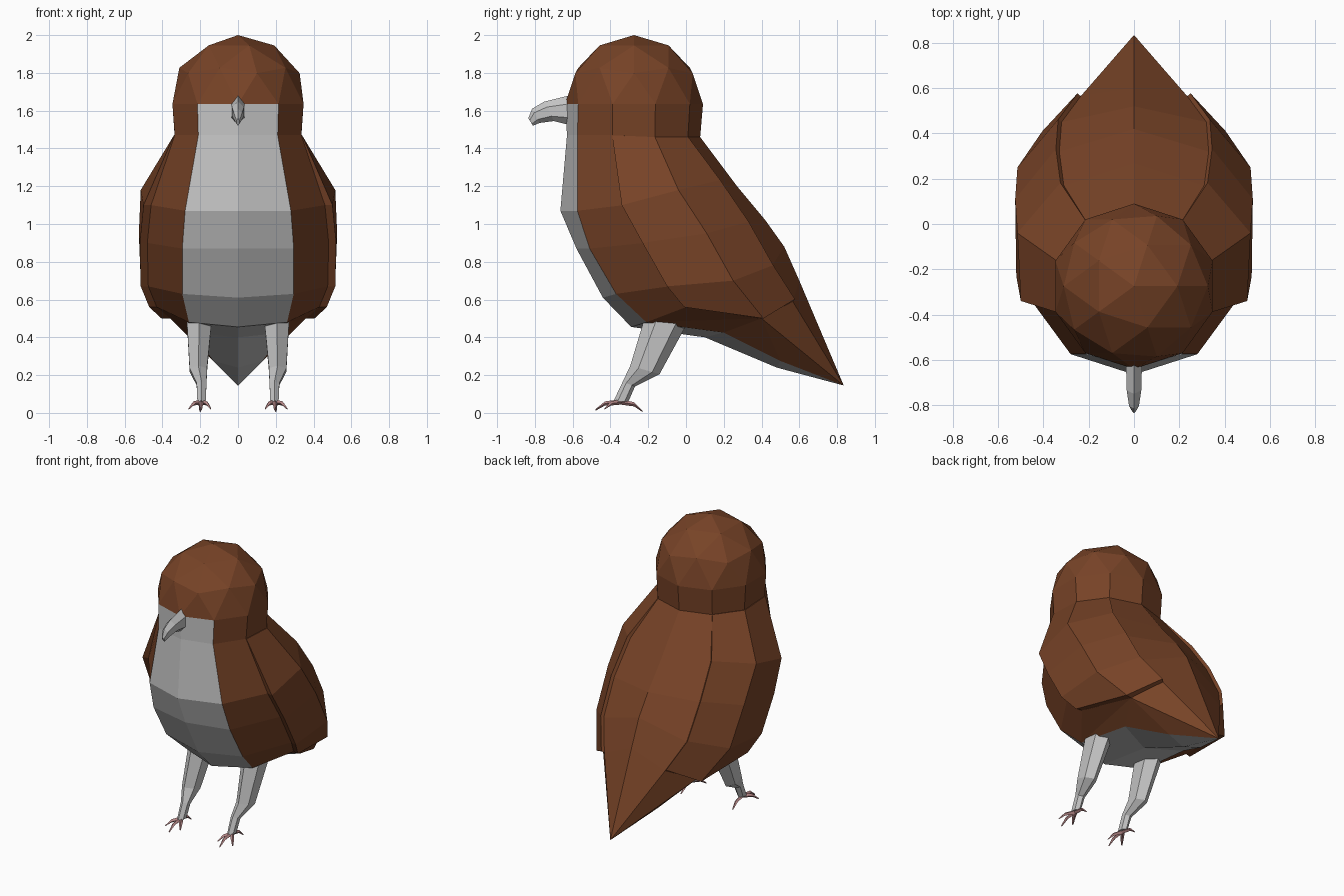
import bpy, bmesh, math
from mathutils import Vector

if "Cube" in bpy.data.objects:
    bpy.data.objects.remove(bpy.data.objects["Cube"])


def material(name, rgb):
    m = bpy.data.materials.new(name)
    m.diffuse_color = (*rgb, 1)
    m.use_nodes = True
    m.node_tree.nodes["Principled BSDF"].inputs["Base Color"].default_value = m.diffuse_color
    return m


BROWN = material("brown feathers", (0.185, 0.056, 0.020))
GREY = material("pale grey", (0.56, 0.56, 0.56))
PINK = material("pink toes", (0.48, 0.25, 0.25))


def finish(bm, name, mats, mirror=False):
    """Optionally mirror in x, weld, fix normals and make the object."""
    if mirror:
        bmesh.ops.mirror(bm, geom=bm.verts[:] + bm.edges[:] + bm.faces[:],
                         axis='X', merge_dist=0.0005)
    bmesh.ops.remove_doubles(bm, verts=bm.verts, dist=0.0005)
    bmesh.ops.recalc_face_normals(bm, faces=bm.faces)
    me = bpy.data.meshes.new(name)
    bm.to_mesh(me)
    bm.free()
    for m in mats:
        me.materials.append(m)
    ob = bpy.data.objects.new(name, me)
    bpy.context.collection.objects.link(ob)
    return ob


def loft(bm, rings):
    """Skin closed rings of points and cap both ends."""
    vs = [[bm.verts.new(p) for p in r] for r in rings]
    n = len(vs[0])
    for a, b in zip(vs, vs[1:]):
        for i in range(n):
            j = (i + 1) % n
            bm.faces.new((a[i], a[j], b[j], b[i]))
    bm.faces.new(vs[0][::-1])
    bm.faces.new(vs[-1])


def section(x, hw, front, back):
    """Six-sided section between a front and a back point, each (y, z)."""
    f, b = Vector((x, *front)), Vector((x, *back))
    s = Vector((hw, 0, 0))
    p, q = f.lerp(b, 0.28), f.lerp(b, 0.75)
    return [f, p + s, q + s, b, q - s, p - s]


# Half rings of the body, from breast centre to back centre
HEAD_R, HEAD_Y, HEAD_Z = 0.365, -0.275, 1.635
rings = [
    [(HEAD_R * math.sin(i * math.pi / 5), HEAD_Y - HEAD_R * math.cos(i * math.pi / 5), HEAD_Z)
     for i in range(6)],
    [(0, -.63, 1.47), (.21, -.575, 1.47), (.335, -.39, 1.47), (.335, -.165, 1.46),
     (.21, .01, 1.46), (0, .075, 1.46)],
    [(0, -.665, 1.07), (.28, -.575, 1.07), (.46, -.33, 1.10), (.47, -.05, 1.18),
     (.31, .17, 1.22), (0, .27, 1.20)],
    [(0, -.58, .87), (.295, -.51, .87), (.48, -.22, .90), (.48, .10, .95),
     (.33, .32, 1.0), (0, .42, 1.02)],
    [(0, -.44, .61), (.295, -.37, .63), (.475, -.09, .67), (.47, .24, .70),
     (.32, .45, .77), (0, .52, .88)],
    [(0, -.29, .455), (.26, -.21, .48), (.43, 0, .56), (.36, .40, .50),
     (.235, .565, .59), (0, .60, .70)],
]

# Body with tail; the breast strip and the underside are grey
bm = bmesh.new()
vs = [[bm.verts.new(p) for p in r] for r in rings]
for a, b in zip(vs, vs[1:]):
    for i in range(5):
        f = bm.faces.new((a[i], a[i + 1], b[i + 1], b[i]))
        f.material_index = 1 if i == 0 else 0
v0, v1, v2, v3, v4, v5 = vs[-1]
tip = bm.verts.new((0, .835, .145))
mid1, mid2 = bm.verts.new((0, .10, .40)), bm.verts.new((0, .48, .24))
edge1, edge2 = bm.verts.new((.24, .20, .425)), bm.verts.new((.13, .50, .275))
for f in ((v3, v4, tip), (v4, v5, tip), (v1, v2, v3), (v1, v3, edge1),
          (edge1, v3, edge2), (edge2, v3, tip)):
    bm.faces.new(f)
for f in ((v0, v1, edge1, mid1), (mid1, edge1, edge2, mid2), (mid2, edge2, tip)):
    bm.faces.new(f).material_index = 1
finish(bm, "body", [BROWN, GREY], mirror=True)

# Head dome: upper half of a faceted sphere
bm = bmesh.new()
bmesh.ops.create_icosphere(bm, subdivisions=2, radius=HEAD_R)
bmesh.ops.delete(bm, geom=[v for v in bm.verts if v.co.z < -0.01], context='VERTS')
bmesh.ops.translate(bm, verts=bm.verts, vec=(0, HEAD_Y, HEAD_Z))
finish(bm, "head", [BROWN])

# Wings: thin shells lying on the flanks, flush at the shoulder
bm = bmesh.new()
push = {2: Vector((.04, -.01, 0)), 3: Vector((.045, .01, 0)), 4: Vector((.015, .012, .012))}
inner, outer = [], []
for k, r in enumerate(rings[1:]):
    w = 0.1 if k == 0 else 1
    inner.append([bm.verts.new(Vector(r[i]) - push[i] * 0.2) for i in (2, 3, 4)])
    outer.append([bm.verts.new(Vector(r[i]) + push[i] * w) for i in (2, 3, 4)])
n = len(outer) - 1
for g in (inner, outer):
    for k in range(n):
        for i in range(2):
            bm.faces.new((g[k][i], g[k][i + 1], g[k + 1][i + 1], g[k + 1][i]))
for k in range(n):
    for i in (0, 2):
        bm.faces.new((inner[k][i], inner[k + 1][i], outer[k + 1][i], outer[k][i]))
for k in (0, n):
    for i in range(2):
        bm.faces.new((inner[k][i], inner[k][i + 1], outer[k][i + 1], outer[k][i]))
finish(bm, "wings", [BROWN], mirror=True)

# Hooked beak
bm = bmesh.new()
loft(bm, [section(0, *s) for s in (
    (.036, (-.60, 1.685), (-.60, 1.52)),
    (.032, (-.75, 1.648), (-.70, 1.545)),
    (.022, (-.815, 1.61), (-.775, 1.535)),
    (.008, (-.835, 1.56), (-.81, 1.52)))])
finish(bm, "beak", [GREY])

# Legs
bm = bmesh.new()
loft(bm, [section(*s) for s in (
    (.205, .066, (-.22, .50), (.01, .48)),
    (.21, .046, (-.295, .25), (-.14, .205)),
    (.193, .026, (-.335, .165), (-.27, .14)),
    (.193, .022, (-.385, .06), (-.305, .06)))])
finish(bm, "legs", [GREY], mirror=True)

# Toes: three forward and one back on each foot
bm = bmesh.new()
hub = Vector((.195, -.345, .058))
for end, bend in (((.195, -.48, .015), .05), ((.145, -.43, .022), .05),
                  ((.26, -.43, .022), .05), ((.20, -.23, .008), .045)):
    end = Vector(end)
    knee = hub.lerp(end, 0.62)
    knee.z = bend
    side = (end - hub).cross(Vector((0, 0, 1))).normalized()
    loft(bm, [[p + side * r, p + Vector((0, 0, r)), p - side * r, p - Vector((0, 0, r))]
              for p, r in ((hub, .014), (knee, .011), (end, .004))])
finish(bm, "toes", [PINK], mirror=True)
